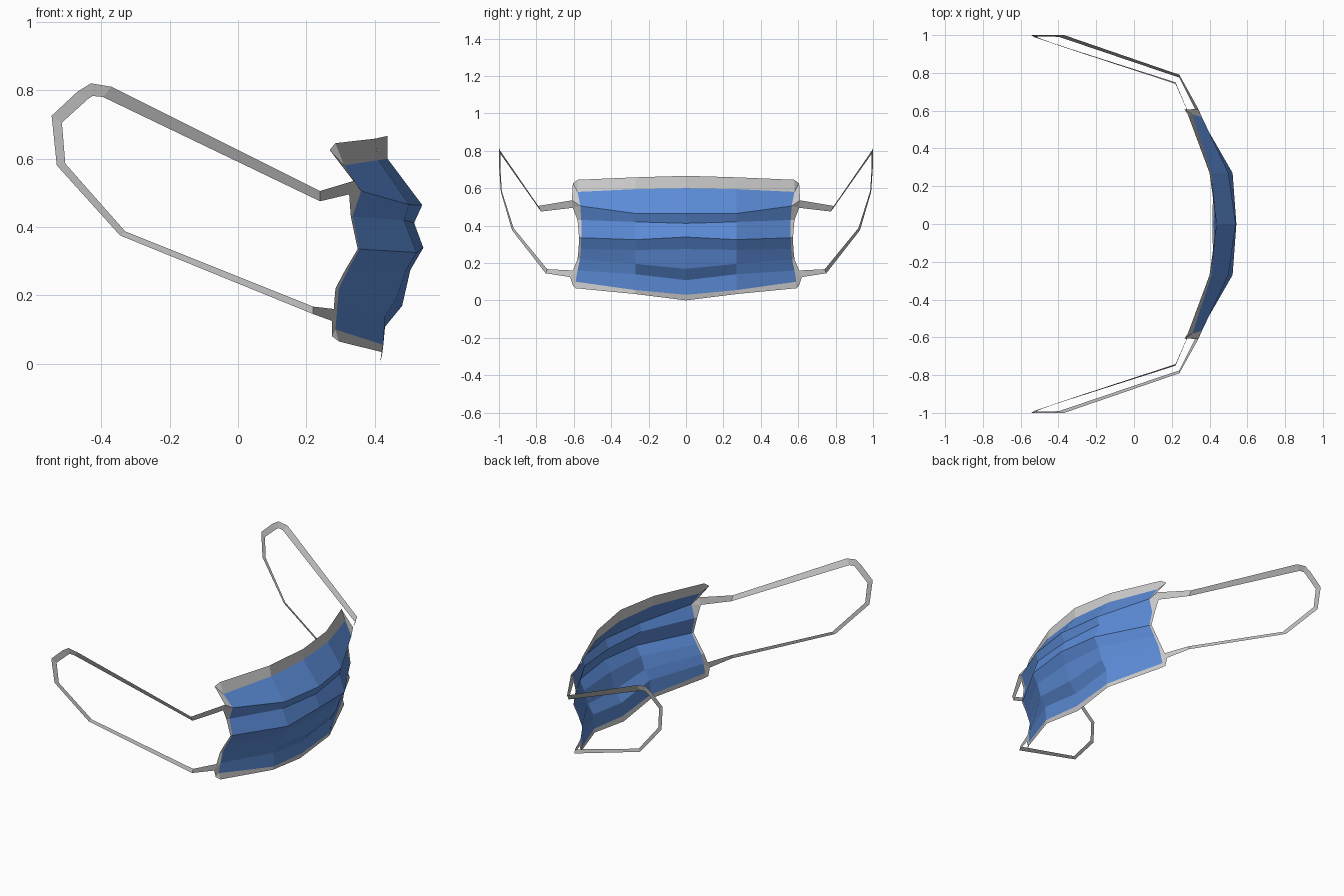
import bpy


def sheet(name, strips, material=None):
    """Flat-faced sheet lofted between point rows, mirrored over y = 0."""
    verts, index, faces = [], {}, []

    def vid(p):
        if p not in index:
            index[p] = len(verts)
            verts.append(p)
        return index[p]

    for a, b in strips:
        for i in range(len(a) - 1):
            quad = [vid(p) for p in (a[i], b[i], b[i + 1], a[i + 1])]
            faces.append(list(dict.fromkeys(quad)))
    mesh = bpy.data.meshes.new(name)
    mesh.from_pydata(verts, [], faces)
    obj = bpy.data.objects.new(name, mesh)
    bpy.context.collection.objects.link(obj)
    if material:
        mesh.materials.append(material)
    mod = obj.modifiers.new("mirror", 'MIRROR')
    mod.use_axis = (False, True, False)
    mod.merge_threshold = 0.001
    return obj


blue = bpy.data.materials.new("blue_fabric")
blue.diffuse_color = (0.105, 0.26, 0.68, 1)

# Pleat profiles, top to bottom: centre (x, z), middle (x, z), side (x, y, z)
centre = [(.437, .60), (.539, .464), (.515, .412), (.542, .339),
          (.504, .274), (.48, .169), (.43, .108), (.422, .03)]
middle = [(.41, .595), (.50, .465), (.485, .42), (.522, .325),
          (.49, .27), (.465, .195), (.43, .14), (.425, .055)]
side = [(.31, .58, .58), (.36, .565, .505), (.335, .56, .43), (.355, .56, .335),
        (.322, .562, .275), (.295, .567, .22), (.29, .58, .16), (.285, .59, .10)]
rows = [[(c[0], 0, c[1]), (m[0], .27, m[1]), s]
        for c, m, s in zip(centre, middle, side)]

# Pleated blue panel
sheet("pleated_panel", list(zip(rows, rows[1:])), blue)

# Grey binding around the panel: pairs of inner and outer edge points
rim = [(rows[0][0], (.437, 0, .666)), (rows[0][1], (.40, .27, .658)),
       (side[0], (.285, .58, .645)), (side[0], (.268, .605, .625)),
       (side[1], (.34, .61, .535)), (side[1], (.325, .605, .495)),
       (side[2], (.33, .58, .43)), (side[3], (.35, .572, .335)),
       (side[4], (.314, .574, .275)), (side[5], (.285, .58, .22)),
       (side[6], (.28, .605, .16)), (side[6], (.275, .62, .125)),
       (side[7], (.275, .605, .08)), (side[7], (.295, .59, .065)),
       (rows[7][1], (.42, .27, .034)), (rows[7][0], (.415, 0, 0))]
inner, outer = zip(*rim)
sheet("edge_binding", [(outer, inner)])

# Ear loops: flat ribbon from the upper corner, round the ear, to the lower corner
loop_outer = [(.34, .61, .535), (.24, .79, .505), (-.37, 1, .81), (-.43, 1, .82),
              (-.47, 1, .795), (-.545, 1, .725), (-.53, .99, .58),
              (-.345, .93, .375), (.22, .75, .145), (.275, .62, .125)]
loop_inner = [(.325, .605, .495), (.24, .775, .475), (-.395, .99, .78), (-.425, .992, .783),
              (-.44, .992, .773), (-.515, .992, .705), (-.505, .985, .585),
              (-.33, .922, .387), (.22, .742, .167), (.28, .605, .16)]
sheet("ear_loops", [(loop_outer, loop_inner)])
